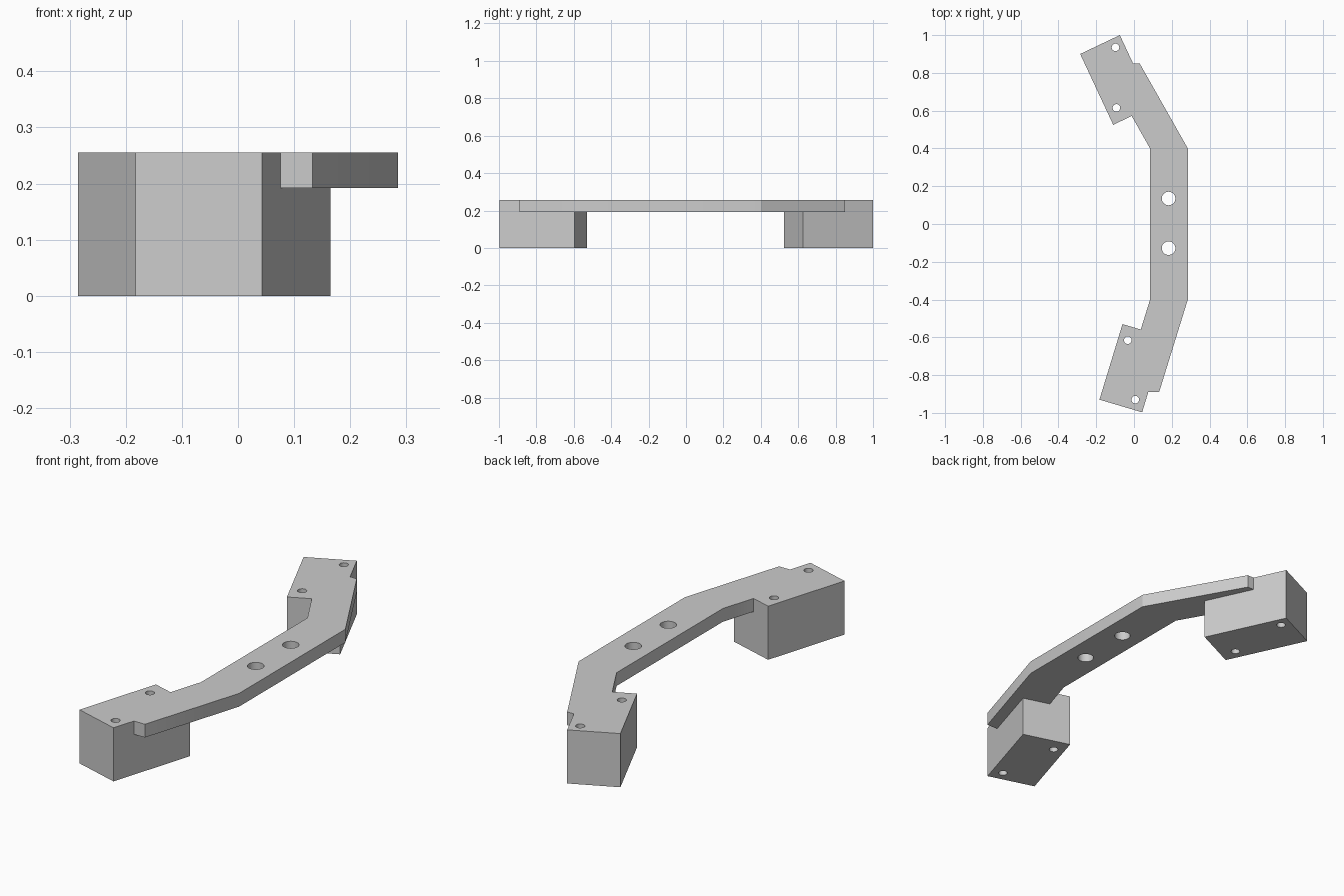
import bpy
import bmesh
import math

cube = bpy.data.objects.get("Cube")
if cube:
    bpy.data.objects.remove(cube, do_unlink=True)

TOP, PLATE_BOTTOM = 0.255, 0.192

grey = bpy.data.materials.new("plain_grey")
grey.use_nodes = True
colour = (0.6, 0.6, 0.6, 1.0)
grey.diffuse_color = colour
grey.node_tree.nodes["Principled BSDF"].inputs["Base Color"].default_value = colour


def prism(name, outline, bottom, top):
    """Extrude a flat outline upward into a closed solid."""
    bm = bmesh.new()
    face = bm.faces.new([bm.verts.new((x, y, bottom)) for x, y in outline])
    result = bmesh.ops.extrude_face_region(bm, geom=[face])
    for v in result["geom"]:
        if isinstance(v, bmesh.types.BMVert):
            v.co.z = top
    bmesh.ops.recalc_face_normals(bm, faces=bm.faces[:])
    mesh = bpy.data.meshes.new(name)
    bm.to_mesh(mesh)
    bm.free()
    obj = bpy.data.objects.new(name, mesh)
    bpy.context.collection.objects.link(obj)
    mesh.materials.append(grey)
    return obj


def combine(target, tool, operation):
    """Apply a boolean and discard the tool object."""
    tool.hide_render = True
    mod = target.modifiers.new(operation.lower(), "BOOLEAN")
    mod.operation, mod.object, mod.solver = operation, tool, "EXACT"
    bpy.ops.object.select_all(action="DESELECT")
    bpy.context.view_layer.objects.active = target
    target.select_set(True)
    bpy.ops.object.modifier_apply(modifier=mod.name)
    bpy.data.objects.remove(tool, do_unlink=True)


# Bent connecting plate
bracket = prism("bent_bracket", [
    (0.285, -0.4), (0.285, 0.4), (0.03, 0.85), (-0.17, 0.85),
    (0.085, 0.4), (0.085, -0.4), (-0.067, -0.89), (0.133, -0.89),
], PLATE_BOTTOM, TOP)

# Angled mounting blocks
blocks = {
    "back_block": [(-0.285, 0.90), (-0.11, 0.525), (0.10, 0.625), (-0.075, 1.0)],
    "front_block": [(-0.183, -0.93), (0.043, -0.997), (0.165, -0.597), (-0.061, -0.53)],
}
for name, outline in blocks.items():
    combine(bracket, prism(name, outline, 0, TOP), "UNION")

# Through holes: two wide in the plate, two narrow in each block
holes = [
    (0.183, 0.135, 0.036), (0.183, -0.128, 0.036),
    (-0.098, 0.935, 0.02), (-0.093, 0.615, 0.02),
    (-0.033, -0.615, 0.02), (0.007, -0.93, 0.02),
]
for x, y, radius in holes:
    ring = [(x + radius * math.cos(i * math.tau / 32),
             y + radius * math.sin(i * math.tau / 32)) for i in range(32)]
    combine(bracket, prism("hole_cutter", ring, -0.1, TOP + 0.1), "DIFFERENCE")

# Smooth the hole walls, keep every corner sharp
bpy.ops.object.shade_smooth_by_angle(angle=math.radians(25))
